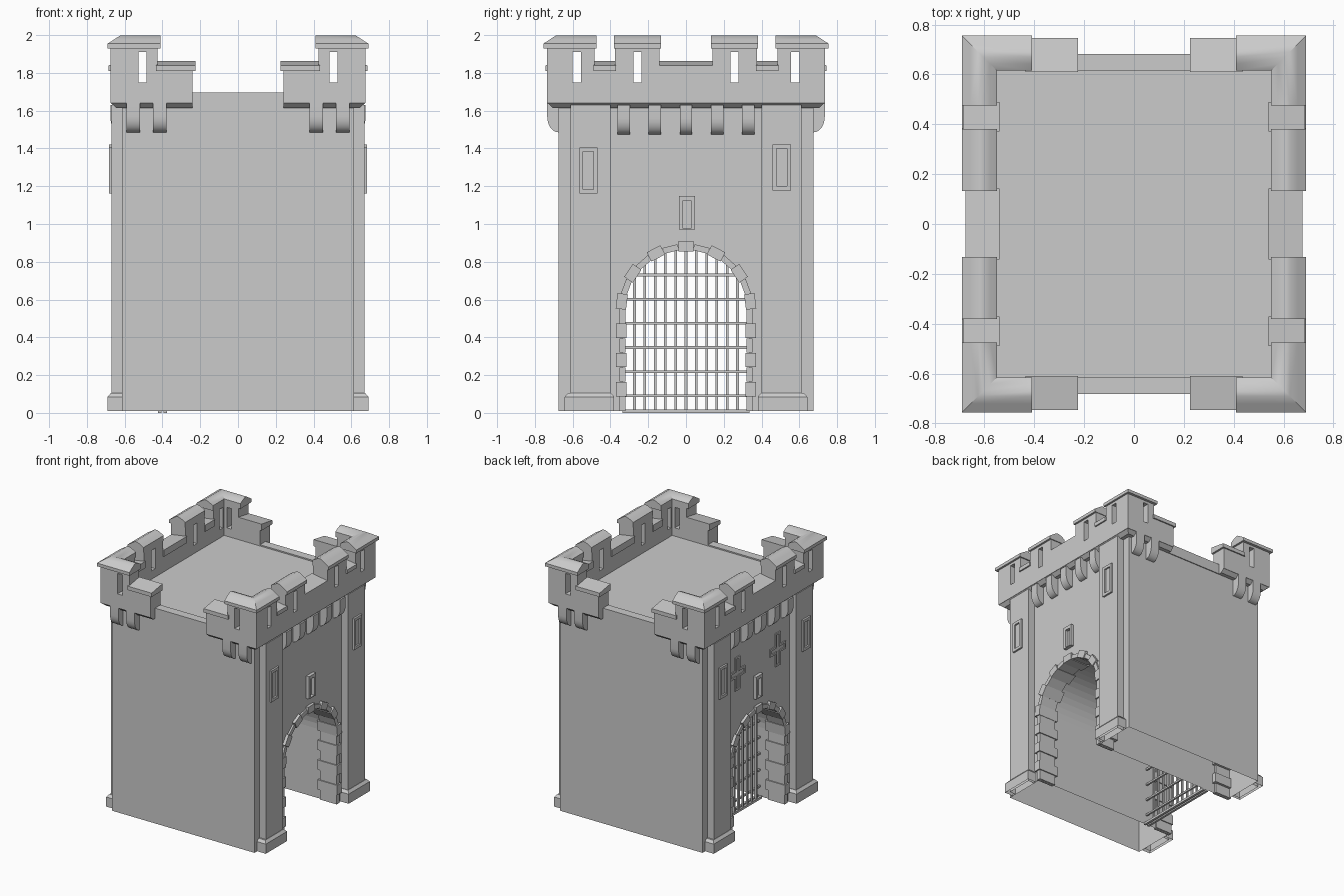
import bpy, bmesh, math
from mathutils import Vector

if "Cube" in bpy.data.objects:
    bpy.data.objects.remove(bpy.data.objects["Cube"])

stone = bpy.data.materials.new("grey_stone")
stone.use_nodes = True
GREY = (0.6, 0.6, 0.6, 1)
stone.diffuse_color = GREY
stone.node_tree.nodes["Principled BSDF"].inputs["Base Color"].default_value = GREY

HALF, SPRING, RISE, FLOOR = 0.335, 0.55, 0.325, 0.01
WALL_X, WALL_Y, ROOF = 0.615, 0.675, 1.685


def make(name, solids, mirror="", open_base=False, smooth=False):
    """Build one object from solids, each a list of rings joined in order and capped."""
    bm = bmesh.new()
    for rings in solids:
        loops = [[bm.verts.new(p) for p in ring] for ring in rings]
        n = len(loops[0])
        for a, b in zip(loops, loops[1:]):
            for i in range(n):
                j = (i + 1) % n
                bm.faces.new((a[i], a[j], b[j], b[i]))
        bm.faces.new(loops[0])
        bm.faces.new(loops[-1])
    bmesh.ops.recalc_face_normals(bm, faces=bm.faces)
    if open_base:
        base = [f for f in bm.faces if all(v.co.z < FLOOR + 0.001 for v in f.verts)]
        bmesh.ops.delete(bm, geom=base, context="FACES")
    mesh = bpy.data.meshes.new(name)
    bm.to_mesh(mesh)
    bm.free()
    mesh.materials.append(stone)
    ob = bpy.data.objects.new(name, mesh)
    bpy.context.collection.objects.link(ob)
    if smooth:
        bpy.ops.object.select_all(action="DESELECT")
        ob.select_set(True)
        bpy.context.view_layer.objects.active = ob
        bpy.ops.object.shade_smooth_by_angle(angle=math.radians(35))
    if mirror:
        mod = ob.modifiers.new("mirror", "MIRROR")
        mod.use_axis = ["X" in mirror, "Y" in mirror, False]
        mod.use_mirror_merge = False
    return ob


def box(x0, x1, y0, y1, z0, z1):
    return [[(x0, y0, z), (x1, y0, z), (x1, y1, z), (x0, y1, z)] for z in (z0, z1)]


def along_x(outline, x0, x1):
    return [[(x, y, z) for y, z in outline] for x in (x0, x1)]


def along_y(outline, y0, y1):
    return [[(x, y, z) for x, z in outline] for y in (y0, y1)]


def combine(ob, other, operation):
    mod = ob.modifiers.new("combine", "BOOLEAN")
    mod.operation, mod.object, mod.solver = operation, other, "EXACT"
    bpy.context.view_layer.objects.active = ob
    bpy.ops.object.modifier_apply(modifier=mod.name)
    bpy.data.objects.remove(other)


# Main block, open underneath, with the arched passage running through along x
def arch(t):
    return (HALF * math.cos(t), SPRING + RISE * math.sin(t))


outline = [(-WALL_Y, FLOOR), (-WALL_Y, ROOF), (WALL_Y, ROOF), (WALL_Y, FLOOR), (HALF, FLOOR)]
outline += [arch(math.pi * i / 24) for i in range(25)] + [(-HALF, FLOOR)]
make("gatehouse_walls", [along_x(outline, -WALL_X, WALL_X)], open_base=True)

# Low walls closing the open sides of the roof
make("low_parapet", [box(-0.3, 0.3, 0.615, 0.682, 1.615, 1.695)], "Y")

# Corner pilasters with chamfered plinths
make("corner_pilaster", [box(WALL_X, 0.67, 0.4, 0.612, FLOOR, 1.63)], "XY", open_base=True)
plinth = [[(x, y, z) for x, y in ((WALL_X, 0.4 - g), (0.67 + g, 0.4 - g),
                                  (0.67 + g, 0.622 + g), (WALL_X, 0.622 + g))]
          for g, z in ((0.02, FLOOR), (0.02, 0.085), (0.003, 0.105))]
make("pilaster_plinth", [plinth], "XY", open_base=True)

# Battlement: crenellated gate wall plus stepped wings round the corners
half = [(0.14, 1.82), (0.14, 1.94), (0.375, 1.94), (0.375, 1.82),
        (0.485, 1.82), (0.485, 1.94), (0.735, 1.94), (0.735, 1.64)]
outline = half + [(-y, z) for y, z in reversed(half)]
battlement = make("battlement", [along_x(outline, 0.55, 0.675)])
wing = [(0.24, 1.64), (0.24, 1.82), (0.425, 1.82), (0.425, 1.94), (0.675, 1.94), (0.675, 1.64)]
for s in (1, -1):
    combine(battlement, make("wing", [along_y(wing, s * 0.615, s * 0.735)]), "UNION")
slits = [box(0.3, 0.9, y - 0.022, y + 0.022, 1.75, 1.91) for y in (-0.578, -0.257, 0.257, 0.578)]
slits += [box(0.485, 0.527, y - 0.2, y + 0.2, 1.75, 1.91) for y in (-0.7, 0.7)]
combine(battlement, make("slit_cutter", slits), "DIFFERENCE")
battlement.modifiers.new("mirror", "MIRROR")

# Sloping ledge under the battlement
ledge = [(-0.09, 1.642), (0, 1.642), (-0.03, 1.615), (-0.09, 1.615)]
path = []
for s, end in ((-1, True), (-1, False), (1, False), (1, True)):
    path.append([(0.24 if end else 0.675 + d, s * (0.735 + d), z) for d, z in ledge])
make("battlement_ledge", [path], "X")

# Rounded merlon caps: straight ones and mitred corner ones
cap = [(0, 1.93), (0.14, 1.93), (0.14, 1.955), (0.106, 1.977), (0.075, 1.997),
       (0.055, 1.998), (0.027, 1.986), (0, 1.97)]
straight = [[(0.55 + d, y, z) for d, z in cap] for y in (0.133, 0.38)]
corner = [[(0.55 + d, 0.475, z) for d, z in cap],
          [(0.55 + d, 0.615 + d, z) for d, z in cap],
          [(0.41, 0.615 + d, z) for d, z in cap]]
make("merlon_cap", [straight], "XY", smooth=True)
make("corner_merlon_cap", [corner], "XY", smooth=True)

# Lower sloping caps in the gaps and on the wing ends
low = [(0, 1.81), (0.135, 1.81), (0.135, 1.84), (0, 1.862)]
make("gap_cap", [[[(0.54 + d * 1.08, y, z) for d, z in low] for y in (0.37, 0.49)]], "XY")
make("middle_gap_cap", [[[(0.54 + d, y, z) for d, z in low] for y in (-0.142, 0.142)]], "X")
make("wing_cap", [[[(x, 0.61 + d, z) for d, z in low] for x in (0.225, 0.435)]], "XY")

# Rounded corbels
corbel = [(-0.03, 1.64)]
corbel += [(0.06 * math.cos(t), 1.57 - 0.085 * math.sin(t)) for t in (math.pi * i / 12 for i in range(7))]
corbel += [(-0.03, 1.485)]
corbel.insert(1, (0.06, 1.64))
make("gate_corbel", [[[(WALL_X + d, y + w, z - 0.01) for d, z in corbel] for w in (-0.033, 0.033)]
                     for y in (-0.33, -0.165, 0, 0.165, 0.33)], "X", smooth=True)
make("wing_corbel", [[[(x + w, WALL_Y + d, z) for d, z in corbel] for w in (-0.036, 0.036)]
                     for x in (0.415, 0.555)], "XY", smooth=True)


# Framed openings: a raised border round a recessed panel
def frame(outer, inner, wall, depth):
    return [[(x, y, z) for y, z in shape] for shape, x in
            ((outer, wall - 0.01), (outer, wall + depth), (inner, wall + depth), (inner, wall + 0.001))]


def rect(y, z, w, h):
    return [(y - w, z - h), (y + w, z - h), (y + w, z + h), (y - w, z + h)]


make("pilaster_window", [frame(rect(y, z, 0.048, 0.122), rect(y, z, 0.027, 0.1), 0.67, 0.014)
                         for y, z in ((-0.517, 1.283), (0.507, 1.3))], "X")
make("gate_window", [frame(rect(0.005, 1.06, 0.042, 0.088), rect(0.005, 1.05, 0.023, 0.072), WALL_X, 0.025)], "X")


def cross(y, z, arm, w, h):
    side = [(arm, w), (w, w), (w, h)]
    top = side + [(-a, b) for a, b in reversed(side)]
    return [(y + a, z + b) for a, b in top + [(-a, -b) for a, b in top]]


make("cross_slit", [[[(-x, py, pz) for x, py, pz in ring] for ring in
                     frame(cross(y, 1.25, 0.095, 0.03, 0.13), cross(y, 1.25, 0.08, 0.015, 0.115), WALL_X, 0.008)]
                    for y in (-0.25, 0.25)])

# Arch surround: alternating long and short stones up the jambs and round the arch
stones = []


def add_stone(y, z, out, length, i):
    """Block centred at (y, z); out points away from the opening."""
    c, n = Vector((y, z)), Vector(out).normalized()
    t = Vector((-n.y, n.x)) * length / 2
    lo, hi = (-0.02, 0.035) if i % 2 else (-0.014, 0.018)
    depth, front = (0.465, 0.637) if i % 2 else (0.485, 0.628)
    stones.append(along_x([c + n * lo - t, c + n * hi - t, c + n * hi + t, c + n * lo + t], depth, front))


JAMB, ARCH = 7, 13
pitch = (SPRING - FLOOR) / JAMB
for s in (-1, 1):
    for i in range(JAMB):
        add_stone(s * HALF, FLOOR + pitch * (i + 0.5), (s, 0), pitch * 0.98, i)
for i in range(ARCH):
    t = math.pi * (i + 0.5) / ARCH
    add_stone(*arch(t), (math.cos(t), math.sin(t)), 0.082, i + 1)
make("arch_stones", stones, "X")

# Portcullis near the far mouth of the passage
GATE_X, R = -0.415, 0.007
bars = []
for i in range(-5, 6):
    y = i * 0.0545
    top = SPRING + RISE * math.sqrt(1 - (y / HALF) ** 2)
    bars.append(box(GATE_X - R, GATE_X + R, y - R, y + R, 0.0, top))
for i in range(6):
    z = 0.09 + i * 0.128
    w = HALF * math.sqrt(1 - max(0, (z - SPRING) / RISE) ** 2)
    bars.append(box(GATE_X + R, GATE_X + 3 * R, -w, w, z - R, z + R))
make("portcullis_bars", bars)
make("portcullis_sill", [box(x - 0.009, x + 0.009, -HALF, HALF, 0.0, 0.018) for x in (GATE_X, GATE_X + 0.03)])
